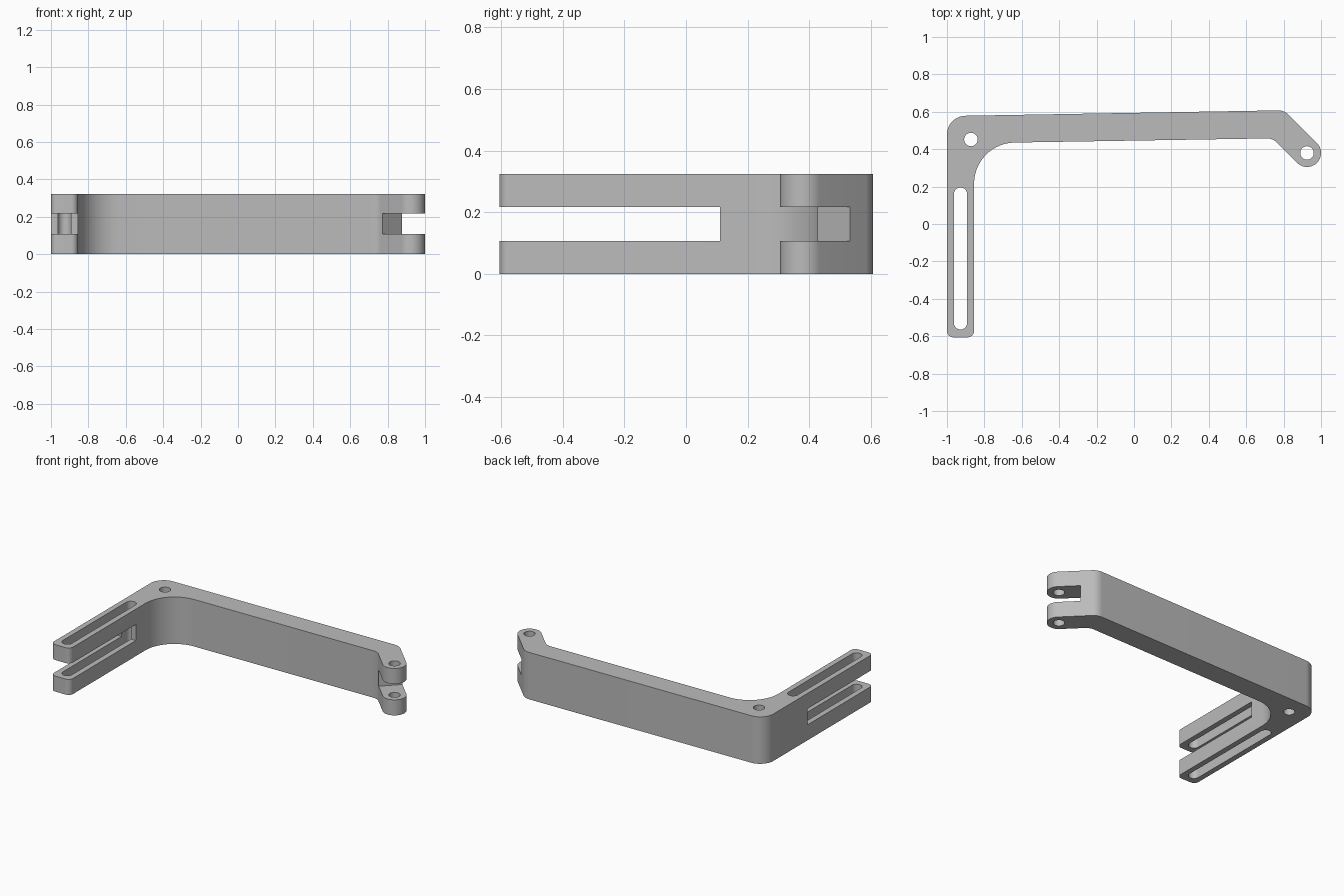
import bpy, bmesh, math
from mathutils import Vector

HEIGHT, GAP_LOW, GAP_HIGH = 0.323, 0.107, 0.217

if "Cube" in bpy.data.objects:
    bpy.data.objects.remove(bpy.data.objects["Cube"], do_unlink=True)


def rounded(corners, steps=14):
    """Outline with a tangent arc at every (x, y, radius) corner."""
    pts = []
    for i, (x, y, r) in enumerate(corners):
        p = Vector((x, y))
        a = (Vector(corners[i - 1][:2]) - p).normalized()
        b = (Vector(corners[(i + 1) % len(corners)][:2]) - p).normalized()
        if r == 0:
            pts.append(p)
            continue
        half = a.angle(b) / 2
        centre = p + (a + b).normalized() * r / math.sin(half)
        start = p + a * r / math.tan(half) - centre
        end = p + b * r / math.tan(half) - centre
        sweep = math.atan2(start.cross(end), start.dot(end))
        for k in range(steps + 1):
            t = sweep * k / steps
            c, s = math.cos(t), math.sin(t)
            q = centre + Vector((c * start.x - s * start.y, s * start.x + c * start.y))
            if not pts or (q - pts[-1]).length > 1e-4:
                pts.append(q)
    return pts


def prism(name, outline, z0, z1):
    bm = bmesh.new()
    face = bm.faces.new([bm.verts.new((p.x, p.y, z0)) for p in outline])
    new = bmesh.ops.extrude_face_region(bm, geom=[face])["geom"]
    bmesh.ops.translate(bm, vec=(0, 0, z1 - z0),
                        verts=[v for v in new if isinstance(v, bmesh.types.BMVert)])
    bmesh.ops.recalc_face_normals(bm, faces=bm.faces)
    mesh = bpy.data.meshes.new(name)
    bm.to_mesh(mesh)
    bm.free()
    obj = bpy.data.objects.new(name, mesh)
    bpy.context.collection.objects.link(obj)
    return obj


def circle(x, y, r, n=40):
    return [Vector((x + r * math.cos(2 * math.pi * k / n),
                    y + r * math.sin(2 * math.pi * k / n))) for k in range(n)]


def box(x0, y0, x1, y1, r=0.0):
    return rounded([(x0, y0, r), (x1, y0, r), (x1, y1, r), (x0, y1, r)])


# Bracket body: slotted arm, long bar and angled lug in one outline
LUG_X, LUG_Y, LUG_R = 0.925, 0.38, 0.075
reach = LUG_R * math.sqrt(2)
bracket = prism("bracket", rounded([
    (-1, -0.606, 0.035), (-0.855, -0.606, 0.035), (-0.855, 0.432, 0.22),
    (0.741, 0.458, 0.075), (LUG_X, LUG_Y - reach, LUG_R * 0.999),
    (LUG_X + reach, LUG_Y, LUG_R * 0.999), (0.803, 0.608, 0.08), (-1, 0.577, 0.1)]),
    0, HEIGHT)

# Cutters: holes, long slot, and the gaps that fork both ends
floor = Vector((0.825, 0.48))
along, across = Vector((1, -1)).normalized(), Vector((1, 1)).normalized()
lug_gap = [floor - across * 0.15, floor - across * 0.15 + along * 0.4,
           floor + across * 0.15 + along * 0.4, floor + across * 0.15]
cutters = [
    prism("corner_hole_cutter", circle(-0.872, 0.452, 0.036), -0.1, HEIGHT + 0.1),
    prism("lug_hole_cutter", circle(LUG_X, LUG_Y, 0.036), -0.1, HEIGHT + 0.1),
    prism("arm_slot_cutter", box(-0.9625, -0.564, -0.8925, 0.195, 0.0349), -0.1, HEIGHT + 0.1),
    prism("arm_gap_cutter", box(-1.1, -0.7, -0.8, 0.11), GAP_LOW, GAP_HIGH),
    prism("lug_gap_cutter", lug_gap, GAP_LOW, GAP_HIGH),
]
bpy.ops.object.select_all(action="DESELECT")
bracket.select_set(True)
bpy.context.view_layer.objects.active = bracket
for cutter in cutters:
    mod = bracket.modifiers.new(cutter.name, "BOOLEAN")
    mod.operation, mod.solver, mod.object = "DIFFERENCE", "EXACT", cutter
    bpy.ops.object.modifier_apply(modifier=mod.name)
    bpy.data.objects.remove(cutter, do_unlink=True)

# Single grey finish
grey = bpy.data.materials.new("grey_metal")
grey.use_nodes = True
grey.diffuse_color = (0.5, 0.5, 0.5, 1)
grey.node_tree.nodes["Principled BSDF"].inputs["Base Color"].default_value = (0.5, 0.5, 0.5, 1)
bracket.data.materials.clear()
bracket.data.materials.append(grey)
for polygon in bracket.data.polygons:
    polygon.material_index = 0
bpy.ops.object.shade_smooth_by_angle(angle=math.radians(30))
